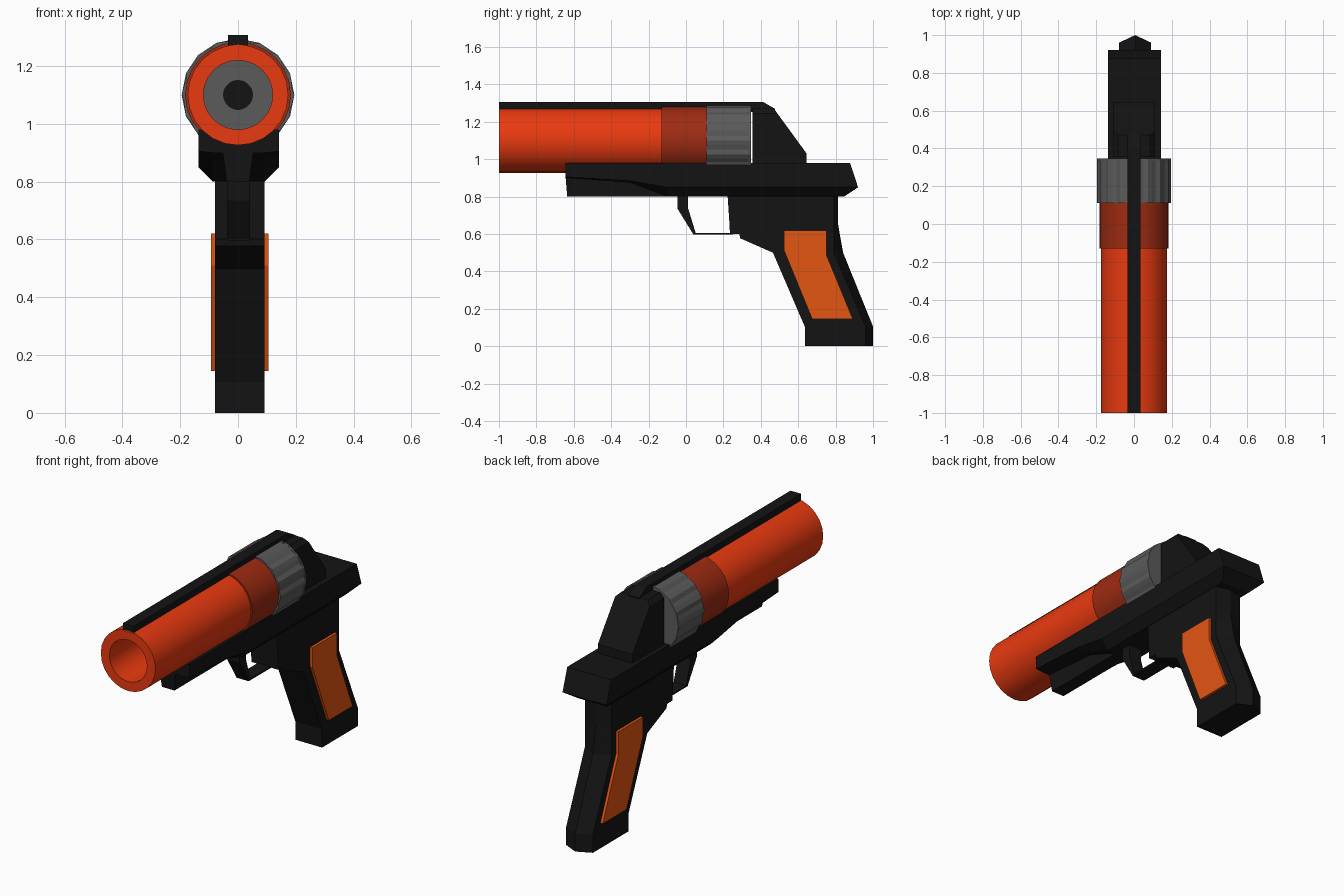
import bpy, bmesh
from math import sin, cos, pi, radians

if "Cube" in bpy.data.objects:
    bpy.data.objects.remove(bpy.data.objects["Cube"])

AXIS_Z = 1.10  # height of the bore line


def material(name, rgb):
    m = bpy.data.materials.new(name)
    m.diffuse_color = (*rgb, 1)
    m.use_nodes = True
    m.node_tree.nodes["Principled BSDF"].inputs["Base Color"].default_value = m.diffuse_color
    return m


BLACK = material("black", (0.007, 0.007, 0.007))
ORANGE = material("orange", (0.82, 0.042, 0.005))
RUST = material("rust", (0.34, 0.024, 0.006))
GRIP = material("grip_orange", (0.78, 0.092, 0.006))
STEEL = material("steel", (0.105, 0.105, 0.105))


def finish(name, bm, mat, smooth=False):
    bmesh.ops.recalc_face_normals(bm, faces=bm.faces)
    me = bpy.data.meshes.new(name)
    bm.to_mesh(me)
    bm.free()
    ob = bpy.data.objects.new(name, me)
    bpy.context.collection.objects.link(ob)
    me.materials.append(mat)
    if smooth:
        bpy.ops.object.select_all(action='DESELECT')
        ob.select_set(True)
        bpy.context.view_layer.objects.active = ob
        bpy.ops.object.shade_smooth_by_angle(angle=radians(30))
    return ob


def loft(name, rings, mat, closed=False, smooth=False, strip_caps=False):
    """Skin equal-length point rings; strip_caps fills mirrored ends row by row."""
    bm = bmesh.new()
    vs = [[bm.verts.new(p) for p in r] for r in rings]
    n = len(rings[0])
    pairs = list(zip(vs, vs[1:])) + ([(vs[-1], vs[0])] if closed else [])
    for a, b in pairs:
        for i in range(n):
            j = (i + 1) % n
            bm.faces.new((a[i], a[j], b[j], b[i]))
    if not closed:
        for r in (vs[0], vs[-1]):
            if strip_caps:
                for i in range(n // 2 - 1):
                    bm.faces.new((r[i], r[i + 1], r[n - 2 - i], r[n - 1 - i]))
            else:
                bm.faces.new(r)
    return finish(name, bm, mat, smooth)


def slab(name, profile, x0, x1, mat):
    """Extrude a side profile of (y, z) points across x."""
    return loft(name, [[(x, y, z) for y, z in profile] for x in (x0, x1)], mat)


def tube(name, y0, y1, outer, inner, mat, smooth=True):
    """Hollow tube along y; outer is a list of radii around the circle."""
    n = len(outer)

    def ring(y, radii):
        return [(r * sin(2 * pi * i / n), y, AXIS_Z + r * cos(2 * pi * i / n))
                for i, r in enumerate(radii)]
    return loft(name, [ring(y0, outer), ring(y1, outer),
                       ring(y1, [inner] * n), ring(y0, [inner] * n)],
                mat, closed=True, smooth=smooth)


# Barrel, collar and fluted chamber drum
tube("barrel", -1.0, 0.11, [0.174] * 24, 0.12, ORANGE)
tube("barrel_collar", -0.13, 0.11, [0.183] * 24, 0.165, RUST)
tube("chamber_drum", 0.11, 0.335, [0.195, 0.191, 0.187] * 16, 0.05, STEEL, False)
tube("drum_rear_cap", 0.335, 0.347, [0.195] * 16, 0.05, STEEL, False)

# Sight rib along the top
slab("sight_rib", [(-1, 1.262), (-1, 1.307), (0.41, 1.307), (0.475, 1.27),
                   (0.475, 1.25)], -0.034, 0.034, BLACK)

# Breech block behind the drum, with clipped upper edges
loft("breech_block", [[(x, 0.356, 0.97), (x, 0.356, top), (x, y_top, top),
                       (x, 0.645, 1.03), (x, 0.645, 0.97)]
                      for x, top, y_top in ((-0.11, 1.245, 0.488), (-0.085, 1.27, 0.47),
                                            (0.085, 1.27, 0.47), (0.11, 1.245, 0.488))],
     BLACK)


# Frame: chamfered beam with a rising underside at the front
def frame_ring(y_top, y_side, y_low, z_side, z_low):
    c = 0.0025
    half = [(0.14, y_top, 0.98), (0.14, y_side, z_side), (0.09, y_low, z_low)]
    return [(c + x, y, z) for x, y, z in half] + \
           [(c - x, y, z) for x, y, z in reversed(half)]


loft("frame", [frame_ring(-0.645, -0.645, -0.645, 0.905, 0.900),
               frame_ring(-0.30, -0.30, -0.30, 0.885, 0.875),
               frame_ring(-0.10, -0.10, -0.10, 0.85, 0.80),
               frame_ring(0.80, 0.80, 0.80, 0.85, 0.80),
               frame_ring(0.877, 0.92, 0.845, 0.85, 0.80)], BLACK, strip_caps=True)

# Tapered keel under the front of the frame
loft("frame_keel", [[(-0.055, y0, 0.92), (0.055, y0, 0.92),
                     (0.04, y1, 0.80), (-0.04, y1, 0.80)]
                    for y0, y1 in ((-0.645, -0.635), (0.0, 0.0))], BLACK)

# Trigger guard: bent front strut and thin lower bar
slab("guard_strut", [(-0.045, 0.81), (-0.045, 0.735), (0.04, 0.597),
                     (0.052, 0.605), (0.012, 0.735), (0.012, 0.81)],
     -0.038, 0.042, BLACK)
slab("guard_bar", [(0.038, 0.597), (0.038, 0.606), (0.25, 0.606),
                   (0.25, 0.597)], -0.038, 0.042, BLACK)

# Grip: flat front, ridged back; rows are z, front y, side y, ridge y
grip_rows = [(0, 0.635, 0.96, 1.0), (0.105, 0.635, 0.96, 1.0),
             (0.50, 0.465, 0.79, 0.84), (0.577, 0.29, 0.79, 0.826),
             (0.60, 0.285, 0.79, 0.822), (0.601, 0.235, 0.79, 0.822),
             (0.66, 0.232, 0.79, 0.812), (0.81, 0.222, 0.79, 0.812)]
L, R = -0.079, 0.091
loft("grip", [[(L, f, z), (R, f, z), (R, s, z), ((L + R) / 2, b, z), (L, s, z)]
              for z, f, s, b in grip_rows], BLACK)

# Inset grip panels, one per side
panel = [(0.525, 0.62), (0.75, 0.62), (0.75, 0.49), (0.892, 0.145),
         (0.675, 0.145), (0.525, 0.51)]
slab("grip_panel_left", panel, L - 0.015, L + 0.01, GRIP)
slab("grip_panel_right", panel, R - 0.01, R + 0.015, GRIP)
